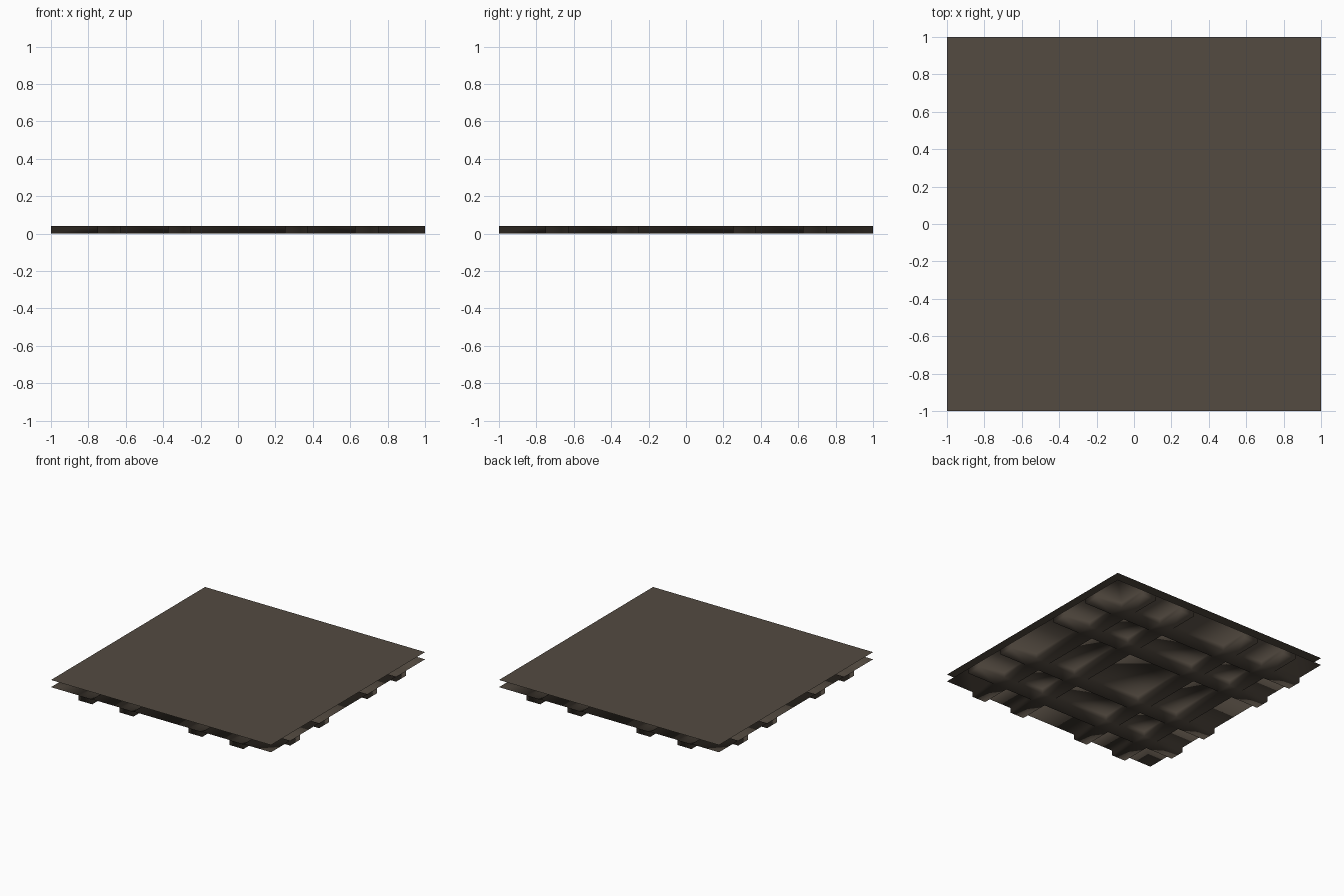
import bpy
import bmesh

if "Cube" in bpy.data.objects:
    bpy.data.objects.remove(bpy.data.objects["Cube"])

TOP = 0.1       # height of the flat cover sheet
SHEET = 0.041   # height of the lower sheet; its ribs reach down to z = 0

brown = bpy.data.materials.new("dark_brown")
brown.diffuse_color = (0.088, 0.070, 0.053, 1.0)
brown.use_nodes = True
brown.node_tree.nodes["Principled BSDF"].inputs["Base Color"].default_value = brown.diffuse_color


def make_object(name, bm, smooth):
    mesh = bpy.data.meshes.new(name)
    bm.to_mesh(mesh)
    bm.free()
    mesh.materials.append(brown)
    for p in mesh.polygons:
        p.use_smooth = smooth
    obj = bpy.data.objects.new(name, mesh)
    bpy.context.collection.objects.link(obj)
    return obj


# Flat cover sheet
bm = bmesh.new()
bm.faces.new([bm.verts.new((x, y, TOP))
              for x, y in ((-1, -1), (1, -1), (1, 1), (-1, 1))])
make_object("cover_sheet", bm, False)

# Lower sheet: a grid facing down, odd strips in either direction are ribs
lines = [-1, -0.75, -0.625, -0.375, -0.25, 0.25, 0.375, 0.625, 0.75, 1]
n = len(lines)
bm = bmesh.new()
grid = [[bm.verts.new((x, y, SHEET)) for y in lines] for x in lines]
ribs = []
for i in range(n - 1):
    for j in range(n - 1):
        f = bm.faces.new((grid[i][j], grid[i][j + 1],
                          grid[i + 1][j + 1], grid[i + 1][j]))
        if i % 2 or j % 2:
            ribs.append(f)

# Ribs pushed down as one connected lattice with closed ends
result = bmesh.ops.extrude_face_region(bm, geom=ribs)
for v in result["geom"]:
    if isinstance(v, bmesh.types.BMVert):
        v.co.z = 0.0
left = [f for f in ribs if f.is_valid]
if left:
    bmesh.ops.delete(bm, geom=left, context="FACES")
make_object("ribbed_underside", bm, True)
